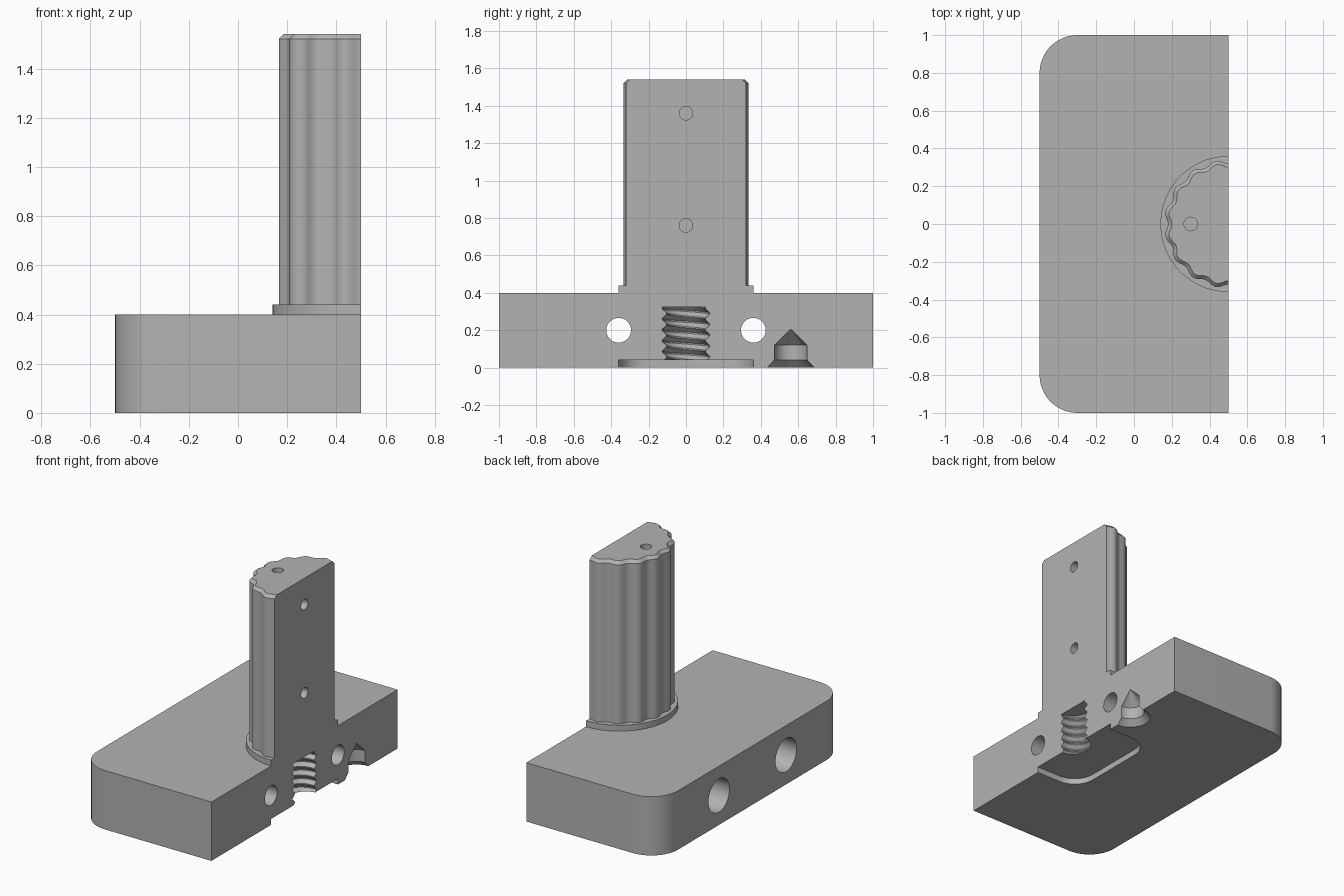
import bpy, bmesh
from math import sin, cos, pi, tau
from mathutils import Matrix

if "Cube" in bpy.data.objects:
    bpy.data.objects.remove(bpy.data.objects["Cube"])

CUT_X = 0.5  # plane on which the assembly is sectioned


def make_object(name, bm):
    bmesh.ops.recalc_face_normals(bm, faces=bm.faces)
    mesh = bpy.data.meshes.new(name)
    bm.to_mesh(mesh)
    bm.free()
    obj = bpy.data.objects.new(name, mesh)
    bpy.context.collection.objects.link(obj)
    return obj


def loft(name, rings, matrix=Matrix()):
    """Closed solid through (outline, height) rings."""
    bm = bmesh.new()
    loops = [[bm.verts.new((x, y, z)) for x, y in pts] for pts, z in rings]
    n = len(loops[0])
    for a, b in zip(loops, loops[1:]):
        for i in range(n):
            j = (i + 1) % n
            bm.faces.new((a[i], a[j], b[j], b[i]))
    bm.faces.new(loops[0][::-1])
    bm.faces.new(loops[-1])
    bm.transform(matrix)
    return make_object(name, bm)


def circle(r, n=64):
    return [(r * cos(tau * i / n), r * sin(tau * i / n)) for i in range(n)]


def rounded_rect(hx, hy, r, steps=12):
    pts = []
    for q, (sx, sy) in enumerate(((1, 1), (-1, 1), (-1, -1), (1, -1))):
        for i in range(steps + 1):
            a = (q + i / steps) * pi / 2
            pts.append((sx * (hx - r) + r * cos(a), sy * (hy - r) + r * sin(a)))
    return pts


def fluted(r, depth=0.01, flutes=16, n=256):
    pts = []
    for i in range(n):
        a = tau * i / n
        rad = r - depth * cos(flutes * a)
        pts.append((rad * cos(a), rad * sin(a)))
    return pts


def turned(name, profile, matrix, n=64):
    return loft(name, [(circle(r, n), z) for r, z in profile], matrix)


def combine(target, tool, operation):
    mod = target.modifiers.new(operation.title(), "BOOLEAN")
    mod.operation, mod.solver, mod.object = operation, "EXACT", tool
    bpy.context.view_layer.objects.active = target
    bpy.ops.object.modifier_apply(modifier=mod.name)
    bpy.data.objects.remove(tool)


def thread_cutter(z0, z1, pitch, minor, major, n=48):
    """Right-handed helical solid, trimmed flat between z0 and z1."""
    profile = [(minor, 0), (minor, 0.12), (major, 0.5), (major, 0.62)]
    m = len(profile)
    rows = m * (int((z1 - z0) / pitch) + 5)
    start = z0 - 2 * pitch
    bm = bmesh.new()
    grid = []
    for j in range(n):
        a = tau * j / n
        column = []
        for k in range(rows + m):
            r, f = profile[k % m]
            z = start + pitch * (k // m + f + j / n)
            column.append(bm.verts.new((r * cos(a), r * sin(a), z)))
        grid.append(column)

    def vert(j, k):
        return grid[j][k] if j < n else grid[0][k + m]

    for j in range(n):
        for k in range(rows - 1):
            bm.faces.new((vert(j, k), vert(j + 1, k), vert(j + 1, k + 1), vert(j, k + 1)))
    # Fan caps over the two spiral ends
    for row in (0, rows - 1):
        loop = [vert(j, row) for j in range(n + 1)]
        loop += [grid[0][k] for k in range(row + m - 1, row, -1)]
        hub = bm.verts.new((0, 0, loop[n // 2].co.z))
        for a, b in zip(loop, loop[1:] + loop[:1]):
            bm.faces.new((hub, a, b))
    loose = [v for v in bm.verts if not v.link_faces]
    bmesh.ops.delete(bm, geom=loose, context="VERTS")
    bm.transform(Matrix.Translation((CUT_X, 0, 0)))
    cutter = make_object("thread_cutter", bm)
    sleeve = turned("thread_trim", [(0.3, z0), (0.3, z1)], Matrix.Translation((CUT_X, 0, 0)))
    combine(cutter, sleeve, "INTERSECT")
    return cutter


axis = Matrix.Translation((CUT_X, 0, 0))

# Base block, collar and fluted grip, built whole about the section plane
body = loft("sectioned_base_and_grip",
            [(rounded_rect(1, 1, 0.2), 0), (rounded_rect(1, 1, 0.2), 0.4)], axis)
combine(body, turned("collar", [(0.36, 0.3), (0.36, 0.44)], axis, 96), "UNION")
grip = loft("grip", [(fluted(0.33), 0.42), (fluted(0.33), 1.52), (fluted(0.31), 1.54)], axis)
combine(body, grip, "UNION")

# Section through the middle
section = loft("section", [(rounded_rect(1, 2, 0.1), -1), (rounded_rect(1, 2, 0.1), 3)],
               Matrix.Translation((CUT_X + 1, 0, 0)))
combine(body, section, "DIFFERENCE")

# Rounded recess under the base, then the threaded bore above it
recess = rounded_rect(0.33, 0.36, 0.15)
combine(body, loft("recess", [(recess, -0.1), (recess, 0.04)], axis), "DIFFERENCE")
combine(body, thread_cutter(0.01, 0.325, 0.058, 0.104, 0.127), "DIFFERENCE")

# Countersunk blind hole with a drill-point end
combine(body, turned("drilled_hole",
                     [(0.165, -0.04), (0.088, 0.04), (0.088, 0.12), (0.001, 0.205)],
                     Matrix.Translation((CUT_X, 0.56, 0))), "DIFFERENCE")

# Counterbored bolt holes running front to back of the section
along_x = Matrix.Rotation(pi / 2, 4, "Y")
for y in (-0.36, 0.36):
    bolt = [(0.113, -0.7), (0.113, 0.1), (0.066, 0.1), (0.066, 0.7)]
    combine(body, turned("bolt_hole", bolt, Matrix.Translation((0, y, 0.2)) @ along_x),
            "DIFFERENCE")

# Small pin holes in the section face and the grip top
for z in (0.76, 1.36):
    combine(body, turned("pin_hole", [(0.036, -0.1), (0.036, 0.1)],
                         Matrix.Translation((CUT_X, 0, z)) @ along_x, 32), "DIFFERENCE")
combine(body, turned("top_hole", [(0.036, 1.38), (0.036, 1.7)],
                     Matrix.Translation((0.3, 0, 0)), 32), "DIFFERENCE")

# Material and shading
grey = bpy.data.materials.new("plain_grey")
grey.use_nodes = True
grey.diffuse_color = (0.45, 0.45, 0.45, 1)
grey.node_tree.nodes["Principled BSDF"].inputs["Base Color"].default_value = (0.45, 0.45, 0.45, 1)
body.data.materials.clear()
body.data.materials.append(grey)
for face in body.data.polygons:
    face.material_index = 0

bpy.ops.object.select_all(action="DESELECT")
body.select_set(True)
bpy.context.view_layer.objects.active = body
bpy.ops.object.shade_smooth_by_angle(angle=pi / 6)
